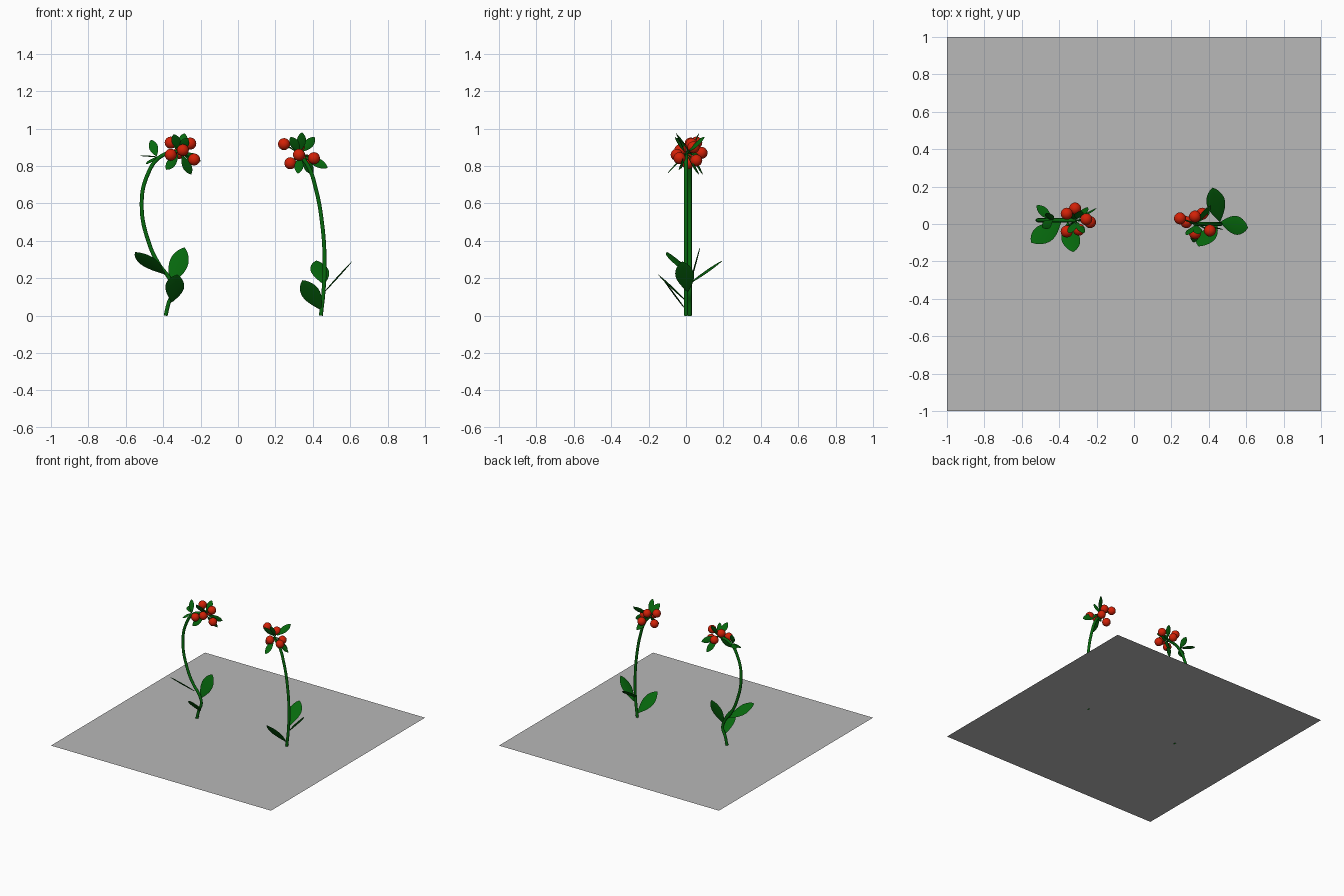
import bpy, bmesh, math
from mathutils import Vector

if "Cube" in bpy.data.objects:
    bpy.data.objects.remove(bpy.data.objects["Cube"])


def material(name, rgb):
    m = bpy.data.materials.new(name)
    m.diffuse_color = (*rgb, 1)
    m.use_nodes = True
    m.node_tree.nodes["Principled BSDF"].inputs["Base Color"].default_value = m.diffuse_color
    return m


GREEN = material("leaf_green", (0.002, 0.14, 0.004))
RED = material("berry_red", (0.65, 0.015, 0.002))
GREY = material("ground_grey", (0.48, 0.48, 0.48))


def select_only(ob):
    bpy.ops.object.select_all(action='DESELECT')
    ob.select_set(True)
    bpy.context.view_layer.objects.active = ob


def add_mesh(name, bm, mat, angle=60):
    bmesh.ops.recalc_face_normals(bm, faces=bm.faces)
    me = bpy.data.meshes.new(name)
    bm.to_mesh(me)
    bm.free()
    me.materials.append(mat)
    ob = bpy.data.objects.new(name, me)
    bpy.context.collection.objects.link(ob)
    select_only(ob)
    bpy.ops.object.shade_smooth_by_angle(angle=math.radians(angle))


def stem(name, pts, radius):
    cu = bpy.data.curves.new(name, 'CURVE')
    cu.dimensions = '3D'
    cu.bevel_depth = radius
    cu.bevel_resolution = 3
    cu.use_fill_caps = True
    cu.resolution_u = 8
    sp = cu.splines.new('BEZIER')
    sp.bezier_points.add(len(pts) - 1)
    for bp, p in zip(sp.bezier_points, pts):
        bp.co = p
        bp.handle_left_type = bp.handle_right_type = 'AUTO'
    cu.materials.append(GREEN)
    ob = bpy.data.objects.new(name, cu)
    bpy.context.collection.objects.link(ob)
    select_only(ob)
    bpy.ops.object.convert(target='MESH')


def leaf(name, base, tip, width, side=None, thick=0.004):
    """Thin lens-shaped blade from base to tip, widest past the middle."""
    base, tip = Vector(base), Vector(tip)
    d = tip - base
    u = d.normalized()
    w = Vector(side) if side else Vector((-u.y, u.x, 0))
    w = (w - u * w.dot(u)).normalized()
    n = u.cross(w)
    bm = bmesh.new()
    rings = []
    for i in range(1, 14):
        t = i / 14
        half = width / 2 * math.sin(math.pi * t ** 1.25) ** 0.75
        th = thick * math.sin(math.pi * t) ** 0.5
        c = base + d * t
        rings.append([bm.verts.new(c + w * half * math.cos(a) + n * th * math.sin(a))
                      for a in (k * math.pi / 4 for k in range(8))])
    for r, s in zip(rings, rings[1:]):
        for k in range(8):
            bm.faces.new((r[k], r[(k + 1) % 8], s[(k + 1) % 8], s[k]))
    for ring, end in ((rings[0], base), (rings[-1], tip)):
        v = bm.verts.new(end)
        for k in range(8):
            bm.faces.new((ring[k], ring[(k + 1) % 8], v))
    add_mesh(name, bm, GREEN)


def berry_cluster(name, centre, berries, leaf_tips):
    for i, p in enumerate(berries):
        bm = bmesh.new()
        bmesh.ops.create_uvsphere(bm, u_segments=20, v_segments=12, radius=0.032)
        bmesh.ops.translate(bm, verts=bm.verts, vec=p)
        add_mesh(f"{name}_berry_{i}", bm, RED)
        stem(f"{name}_stalk_{i}", [centre, p], 0.004)
    # small leaves fan out, broad side to the front
    c = Vector(centre)
    for i, p in enumerate(leaf_tips):
        d = Vector(p) - c
        leaf(f"{name}_small_leaf_{i}", c + d * 0.12, p, 0.048,
             side=(d.z, 0, -d.x), thick=0.003)


# ground sheet
bpy.ops.mesh.primitive_plane_add(size=2)
bpy.context.object.name = "ground_sheet"
bpy.context.object.data.materials.append(GREY)

# left plant
stem("left_stem", [(-.387, .02, 0), (-.37, .02, .07), (-.347, .02, .13), (-.365, .02, .195),
                   (-.42, .02, .27), (-.475, .02, .385), (-.515, .02, .59), (-.485, .02, .75),
                   (-.415, .02, .85), (-.31, .02, .88)], 0.011)
leaf("left_leaf_side", (-.39, .01, .22), (-.55, -.10, .34), .11, side=(.67, -.64, .25))
leaf("left_leaf_back", (-.36, .02, .165), (-.285, .075, .365), .10, side=(1, 0, 0))
leaf("left_leaf_front", (-.355, .01, .07), (-.325, -.15, .22), .10, side=(1, -.1, 0))
for i, (tip, side) in enumerate([((-.465, .06, .94), (1, 0, .3)),
                                 ((-.52, .10, .855), None),
                                 ((-.49, -.02, .81), None)]):
    leaf(f"left_stem_small_leaf_{i}", (-.435, .02, .85), tip, .048, side=side, thick=.003)
berry_cluster("left", (-.31, .02, .875),
              [(-.36, .055, .925), (-.315, .083, .87), (-.255, .025, .92),
               (-.235, .01, .835), (-.295, -.03, .885), (-.36, -.04, .86)],
              [(-.20, .085, .825), (-.25, .09, .755), (-.385, -.04, .78),
               (-.345, -.05, .97), (-.285, .07, .975), (-.27, -.05, .95)])

# right plant
stem("right_stem", [(.443, 0, 0), (.458, 0, .14), (.463, 0, .30), (.45, 0, .49),
                    (.417, 0, .675), (.375, 0, .80), (.325, 0, .865)], 0.011)
leaf("right_leaf_front", (.445, 0, .03), (.345, -.12, .19), .10, side=(1, 0, 0))
leaf("right_leaf_back", (.46, .01, .165), (.42, .195, .295), .10)
leaf("right_leaf_side", (.46, .01, .125), (.61, -.02, .29), .10, side=(0, 1, 0))
berry_cluster("right", (.335, 0, .865),
              [(.246, .03, .917), (.326, .04, .90), (.365, .055, .83),
               (.326, -.05, .86), (.406, -.035, .842), (.28, .01, .815)],
              [(.28, -.06, .955), (.342, -.055, .98), (.41, .10, .955),
               (.48, -.03, .79), (.32, -.10, .76), (.40, .07, .755)])
